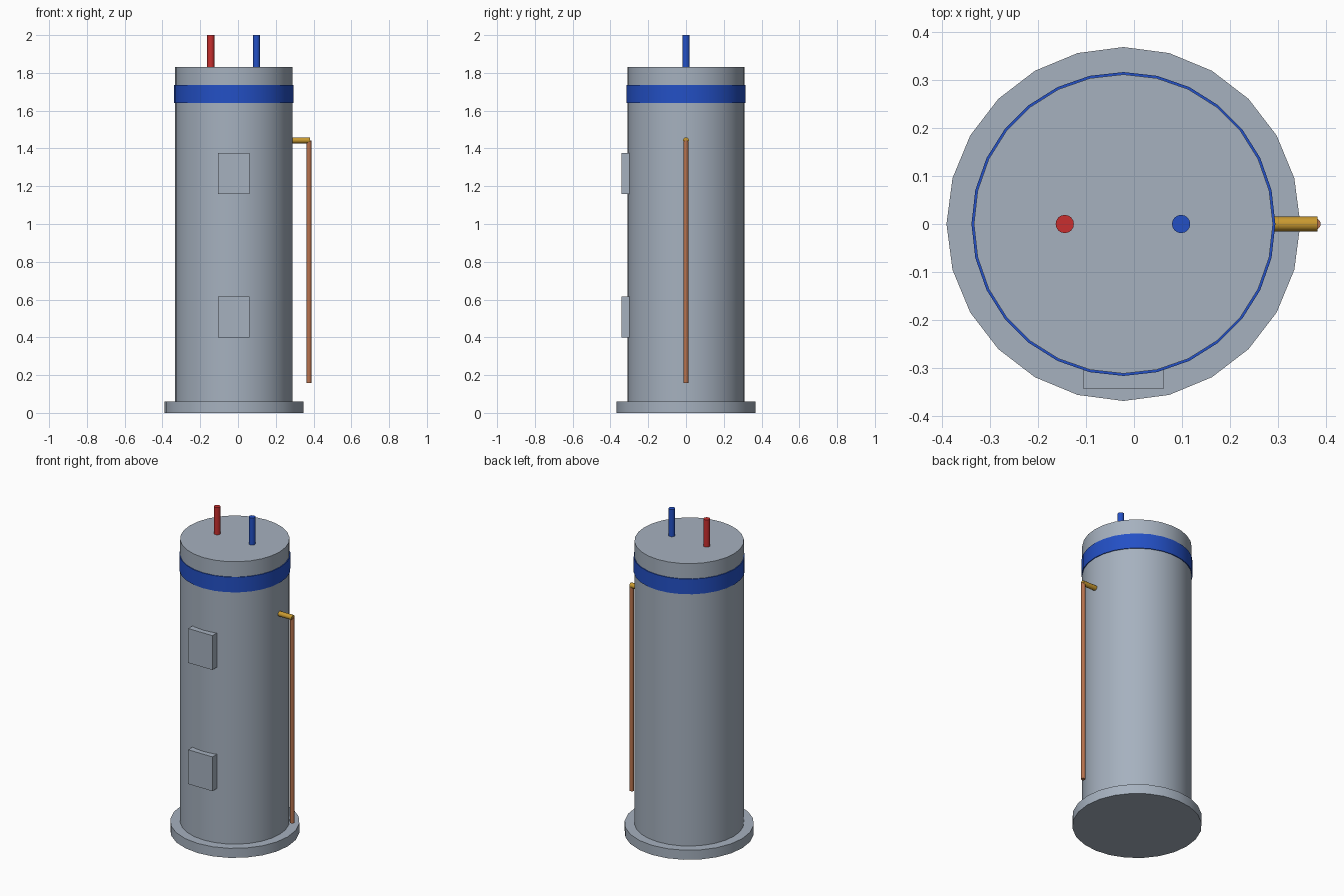
import bpy
import math
from mathutils import Vector

if "Cube" in bpy.data.objects:
    bpy.data.objects.remove(bpy.data.objects["Cube"], do_unlink=True)


def material(name, rgb):
    mat = bpy.data.materials.new(name)
    mat.use_nodes = True
    colour = (*rgb, 1)
    mat.diffuse_color = colour
    mat.node_tree.nodes["Principled BSDF"].inputs["Base Color"].default_value = colour
    return mat


grey = material("grey enamel", (0.38, 0.44, 0.52))
blue = material("blue paint", (0.017, 0.08, 0.56))
red = material("red paint", (0.58, 0.028, 0.028))
brass = material("brass", (0.58, 0.32, 0.03))
copper = material("copper", (0.48, 0.17, 0.075))


def cylinder(name, start, end, radius, sides, mat):
    """Closed cylinder running between two points."""
    start, end = Vector(start), Vector(end)
    axis = end - start
    turn = axis.to_track_quat("Z", "Y").to_euler()
    bpy.ops.mesh.primitive_cylinder_add(
        vertices=sides, radius=radius, depth=axis.length,
        location=(start + end) / 2, rotation=turn)
    obj = bpy.context.object
    obj.name = name
    obj.data.materials.append(mat)
    bpy.ops.object.shade_smooth_by_angle(angle=math.radians(35))
    return obj


def box(name, low, high, mat):
    low, high = Vector(low), Vector(high)
    bpy.ops.mesh.primitive_cube_add(size=1, location=(low + high) / 2)
    obj = bpy.context.object
    obj.name = name
    obj.scale = high - low
    obj.data.materials.append(mat)
    return obj


# Tank: foot, body and painted band share one upright axis
CX = -0.022
for name, bottom, top, radius, sides, mat in (
        ("base", 0, 0.06, 0.368, 24, grey),
        ("tank_body", 0.06, 1.83, 0.311, 28, grey),
        ("band", 1.64, 1.735, 0.316, 28, blue)):
    cylinder(name, (CX, 0, bottom), (CX, 0, top), radius, sides, mat)

# Access panels on the front
for name, bottom in (("lower_panel", 0.4), ("upper_panel", 1.16)):
    box(name, (-0.106, -0.342, bottom), (0.062, -0.29, bottom + 0.215), grey)

# Water pipes on top
for name, x, mat in (("hot_pipe", -0.144, red), ("cold_pipe", 0.098, blue)):
    cylinder(name, (x, 0, 1.82), (x, 0, 2), 0.019, 16, mat)

# Relief valve and its discharge pipe on the left side
cylinder("relief_valve", (0.27, 0, 1.443), (0.382, 0, 1.443), 0.0155, 12, brass)
cylinder("discharge_pipe", (0.376, 0, 0.157), (0.376, 0, 1.442), 0.0125, 12, copper)
